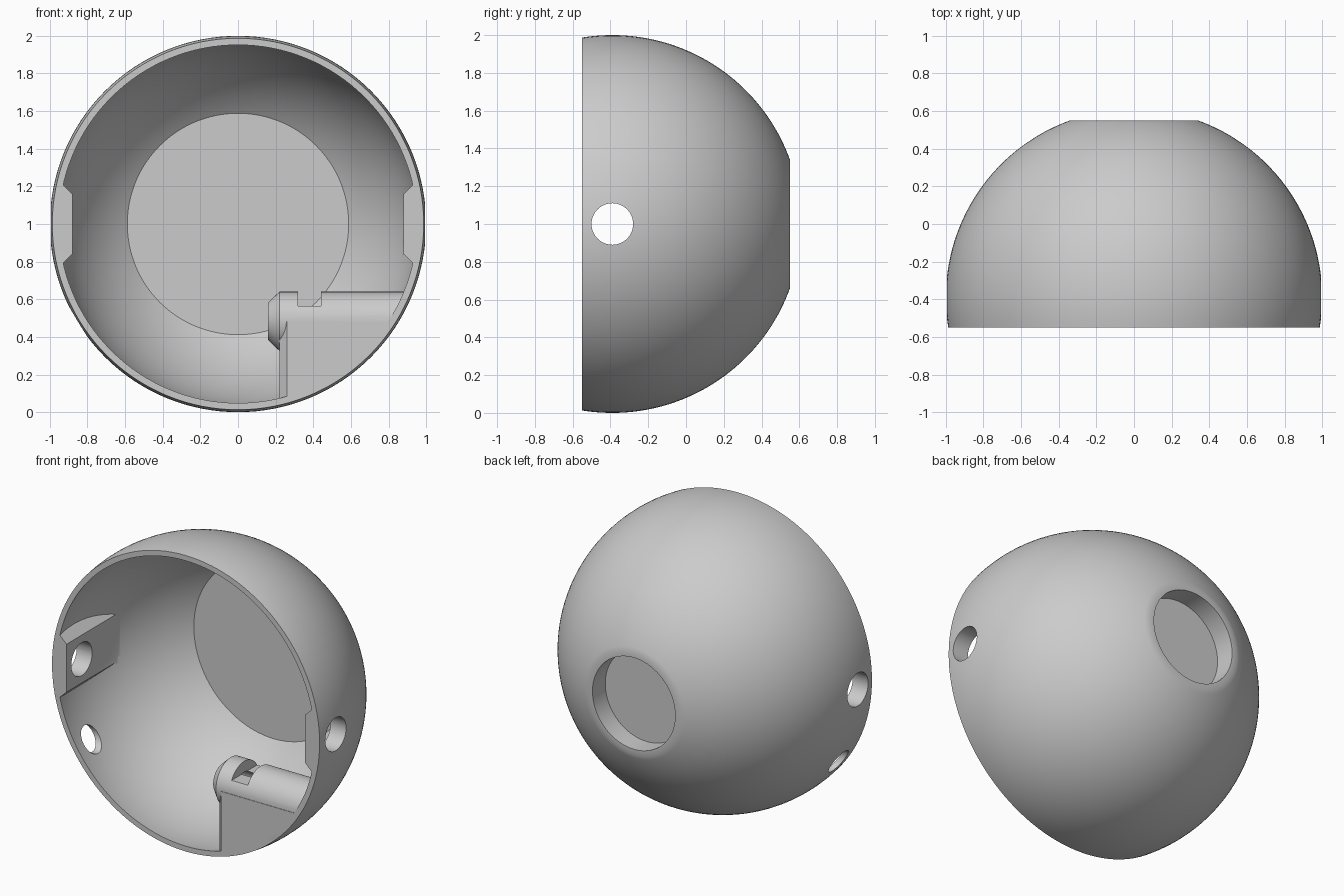
import bpy, bmesh, math
from mathutils import Matrix, Vector

if "Cube" in bpy.data.objects:
    bpy.data.objects.remove(bpy.data.objects["Cube"], do_unlink=True)

CENTRE = Vector((0, -0.39, 1))      # centre of the dome
FRONT, BACK = -0.55, 0.55           # flat cut planes
R_OUT, R_IN = 1.0, 0.965
AXLE = Vector((0, -0.39, 0.483))    # axis of the small pin
PIN_R = 0.157

grey = bpy.data.materials.new("plain_grey")
grey.use_nodes = True
colour = (0.6, 0.6, 0.6, 1)
grey.diffuse_color = colour
grey.node_tree.nodes["Principled BSDF"].inputs["Base Color"].default_value = colour


def finish(name, bm):
    bmesh.ops.remove_doubles(bm, verts=bm.verts, dist=1e-5)
    bmesh.ops.recalc_face_normals(bm, faces=bm.faces)
    mesh = bpy.data.meshes.new(name)
    bm.to_mesh(mesh)
    bm.free()
    mesh.materials.append(grey)
    ob = bpy.data.objects.new(name, mesh)
    bpy.context.collection.objects.link(ob)
    return ob


def lathe(name, profile, centre, along="Y", steps=64):
    """Spin (radius, position) points about the Y or X direction."""
    bm = bmesh.new()
    vs = [bm.verts.new((r, p, 0)) for r, p in profile]
    es = [bm.edges.new(pair) for pair in zip(vs, vs[1:])]
    bmesh.ops.spin(bm, geom=vs + es, cent=(0, 0, 0), axis=(0, 1, 0),
                   angle=math.tau, steps=steps, use_merge=True)
    turn = Matrix.Rotation(-math.pi / 2 if along == "X" else 0, 4, "Z")
    bm.transform(Matrix.Translation(centre) @ turn)
    return finish(name, bm)


def prism(name, points, place, lo, hi):
    """Extrude a polygon from lo to hi; place maps (a, b, depth) to xyz."""
    bm = bmesh.new()
    base = bm.faces.new([bm.verts.new(place(a, b, lo)) for a, b in points])
    new = bmesh.ops.extrude_face_region(bm, geom=[base])["geom"]
    shift = Vector(place(0, 0, hi)) - Vector(place(0, 0, lo))
    bmesh.ops.translate(bm, vec=shift, verts=[v for v in new if isinstance(v, bmesh.types.BMVert)])
    return finish(name, bm)


def combine(ob, tool, operation, keep=False):
    mod = ob.modifiers.new("combine", "BOOLEAN")
    mod.operation, mod.solver, mod.object = operation, "EXACT", tool
    bpy.context.view_layer.objects.active = ob
    bpy.ops.object.modifier_apply(modifier=mod.name)
    if not keep:
        bpy.data.objects.remove(tool, do_unlink=True)


def arc(radius, y0, y1, count):
    """Points of a circle about the dome centre, between two y positions."""
    a0, a1 = (math.acos((y - CENTRE.y) / radius) for y in (y0, y1))
    angles = [a0 + (a1 - a0) * i / count for i in range(count + 1)]
    return [(radius * math.sin(a), radius * math.cos(a)) for a in angles]


# Shell with the flat inner wall and the round recess in the back
floor = 0.415 - CENTRE.y
inner_wall = 0.375
shell_profile = ([(0, floor), (0.305, floor), (0.305, BACK - CENTRE.y)]
                 + arc(R_OUT, BACK, FRONT, 48)
                 + arc(R_IN, FRONT, inner_wall, 40)
                 + [(0, inner_wall - CENTRE.y)])
dome = lathe("dome_shell", shell_profile, CENTRE, steps=128)

# Helper ball that trims inner parts so they end inside the shell
trim = lathe("trim_ball", [(0, FRONT - CENTRE.y)] + arc(0.982, FRONT, CENTRE.y + 0.982, 40),
             CENTRE, steps=128)
trim.hide_render = True

parts = []
# Side bosses with sloped top and bottom
for side, label in ((1, "left"), (-1, "right")):
    outline = [(1.1, 0.63), (0.88, 0.84), (0.88, 1.16), (1.1, 1.37)]
    parts.append(prism(label + "_boss", outline,
                       lambda x, z, y, s=side: (s * x, y, z), FRONT, 0.3))

# Pin support block with a chamfered front corner
outline = [(0.26, FRONT), (1, FRONT), (1, AXLE.y + PIN_R), (0.22, AXLE.y + PIN_R), (0.22, -0.51)]
parts.append(prism("pin_support", outline, lambda x, y, z: (x, y, z), -0.1, AXLE.z))

# Pin with a tapered tip
parts.append(lathe("pin", [(0, 0.16), (0.1, 0.16), (PIN_R, 0.22), (PIN_R, 1), (0, 1)], AXLE, "X"))

for part in parts:
    combine(part, trim, "INTERSECT", keep=True)
    combine(dome, part, "UNION")
bpy.data.objects.remove(trim, do_unlink=True)


def drill(radius, x0, x1, centre):
    tool = lathe("drill", [(0, x0), (radius, x0), (radius, x1), (0, x1)], centre, "X", 48)
    combine(dome, tool, "DIFFERENCE")


# Pivot holes, small side hole and blind bore in the pin
drill(0.11, -1.2, -0.7, CENTRE)
drill(0.11, 0.7, 1.2, CENTRE)
drill(0.08, -1.2, -0.5, AXLE)
drill(0.085, 0.1, 0.62, AXLE)

# Notch across the top of the pin
notch = prism("notch", [(0.32, 0.563), (0.44, 0.563), (0.44, 0.75), (0.32, 0.75)],
              lambda x, z, y: (x, y, z), -0.7, -0.1)
combine(dome, notch, "DIFFERENCE")

bpy.ops.object.select_all(action="DESELECT")
dome.select_set(True)
bpy.context.view_layer.objects.active = dome
bpy.ops.object.shade_smooth_by_angle(angle=math.radians(25))
